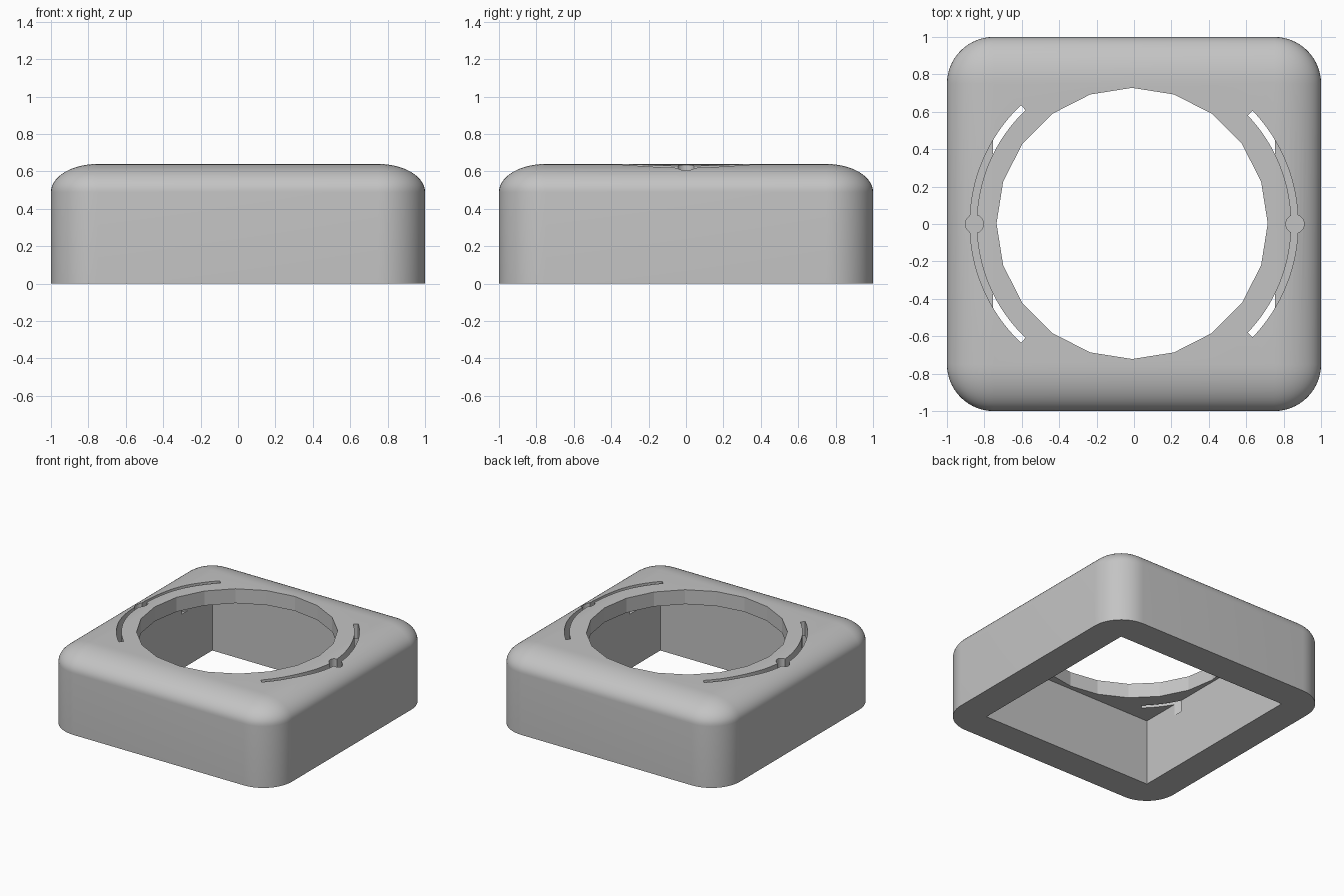
import bpy
import bmesh
from math import sin, cos, pi, radians

HEIGHT, CORNER, SQUASH = 0.64, 0.25, 0.6
CEILING, SLOT_FLOOR, CAVITY = 0.525, 0.435, 0.755

cube = bpy.data.objects.get("Cube")
if cube:
    bpy.data.objects.remove(cube)

grey = bpy.data.materials.new("plain grey")
grey.use_nodes = True
colour = (0.55, 0.55, 0.55, 1)
grey.diffuse_color = colour
grey.node_tree.nodes["Principled BSDF"].inputs["Base Color"].default_value = colour


def make_object(name, bm):
    bmesh.ops.recalc_face_normals(bm, faces=bm.faces)
    mesh = bpy.data.meshes.new(name)
    bm.to_mesh(mesh)
    bm.free()
    mesh.materials.append(grey)
    obj = bpy.data.objects.new(name, mesh)
    bpy.context.collection.objects.link(obj)
    return obj


def prism(name, outline, bottom, top):
    """Extrude a flat outline between two heights."""
    bm = bmesh.new()
    face = bm.faces.new([bm.verts.new((x, y, bottom)) for x, y in outline])
    extruded = bmesh.ops.extrude_face_region(bm, geom=[face])["geom"]
    verts = [v for v in extruded if isinstance(v, bmesh.types.BMVert)]
    bmesh.ops.translate(bm, verts=verts, vec=(0, 0, top - bottom))
    return make_object(name, bm)


def circle(cx, cy, radius, sides):
    return [(cx + radius * cos(2 * pi * i / sides), cy + radius * sin(2 * pi * i / sides))
            for i in range(sides)]


def arc(radius, start, end, steps=32):
    angles = [radians(start + (end - start) * i / steps) for i in range(steps + 1)]
    return [(radius * cos(a), radius * sin(a)) for a in angles]


def cut(target, cutter):
    mod = target.modifiers.new(cutter.name, "BOOLEAN")
    mod.operation = "DIFFERENCE"
    mod.solver = "EXACT"
    mod.object = cutter
    bpy.context.view_layer.objects.active = target
    bpy.ops.object.modifier_apply(modifier=mod.name)
    bpy.data.objects.remove(cutter)


# Body: rounded upright and upper edges, square lower edge
bm = bmesh.new()
bmesh.ops.create_cube(bm, size=2)
full = HEIGHT / SQUASH
for v in bm.verts:
    v.co.z = full if v.co.z > 0 else 0
rounded = [e for e in bm.edges if any(v.co.z > 0 for v in e.verts)]
bmesh.ops.bevel(bm, geom=rounded, offset=CORNER, segments=14, profile=0.5, affect="EDGES")
bmesh.ops.scale(bm, verts=bm.verts, vec=(1, 1, SQUASH))
body = make_object("housing", bm)

# Square cavity open at the bottom
c = CAVITY
cut(body, prism("cavity", [(-c, -c), (c, -c), (c, c), (-c, c)], -0.2, CEILING))

# Large faceted opening in the top
cut(body, prism("opening", circle(-0.01, 0.003, 0.725, 20), 0.4, 0.9))

# Curved slot with a round pocket at its middle, on each side
for side, middle, spread, pocket in (("left", 0, 43.7, 0.861), ("right", 180, 46.4, -0.853)):
    outline = arc(0.877, middle - spread, middle + spread)
    outline += arc(0.841, middle + spread, middle - spread)
    cut(body, prism(side + "_slot", outline, SLOT_FLOOR, 0.9))
    cut(body, prism(side + "_pocket", circle(pocket, 0, 0.049, 24), SLOT_FLOOR, 0.9))

# Smooth the rounded edges, keep the faceted opening crisp
bpy.ops.object.select_all(action="DESELECT")
body.select_set(True)
bpy.context.view_layer.objects.active = body
bpy.ops.object.shade_smooth_by_angle(angle=radians(16))
